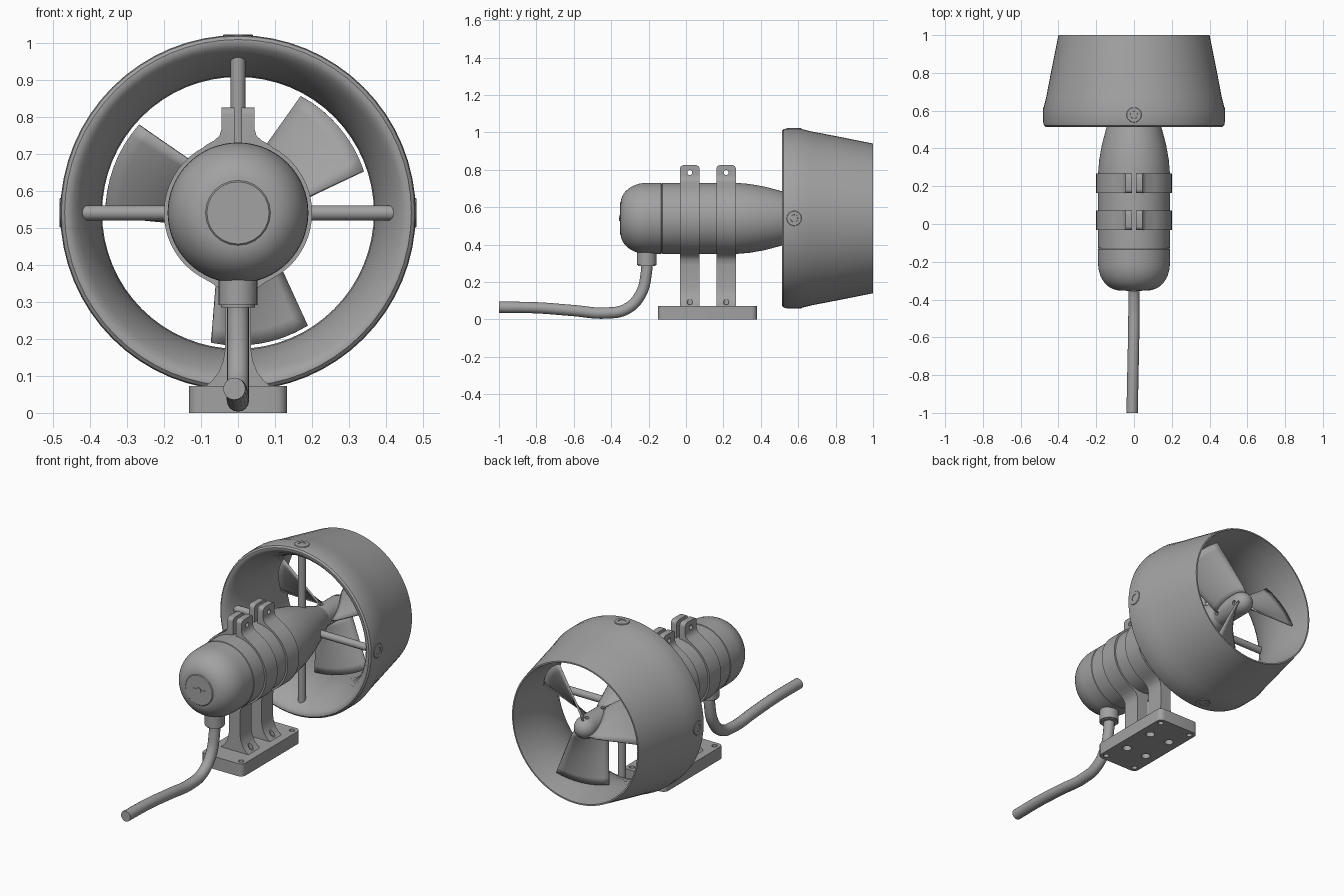
import bpy, bmesh
from math import sin, cos, pi, radians
from mathutils import Matrix, Vector

if "Cube" in bpy.data.objects:
    bpy.data.objects.remove(bpy.data.objects["Cube"])

AXIS = 0.54                      # height of the motor axis
STRAPS = (0.02, 0.215)           # centres of the two clamp straps

grey = bpy.data.materials.new("plain_grey")
grey.use_nodes = True
tone = (0.36, 0.36, 0.36, 1)
grey.diffuse_color = tone
grey.node_tree.nodes["Principled BSDF"].inputs["Base Color"].default_value = tone


def finish(bm, name, angle=35):
    bmesh.ops.recalc_face_normals(bm, faces=bm.faces)
    mesh = bpy.data.meshes.new(name)
    bm.to_mesh(mesh)
    bm.free()
    obj = bpy.data.objects.new(name, mesh)
    bpy.context.collection.objects.link(obj)
    mesh.materials.append(grey)
    shade(obj, angle)
    return obj


def shade(obj, angle=35):
    bpy.ops.object.select_all(action='DESELECT')
    obj.select_set(True)
    bpy.context.view_layer.objects.active = obj
    bpy.ops.object.shade_smooth_by_angle(angle=radians(angle))


def lathe(name, profile, closed=False, steps=64, place=None):
    """Revolve (radius, y) points about the y axis."""
    bm = bmesh.new()
    verts = [bm.verts.new((r, y, 0)) for r, y in profile]
    pairs = list(zip(verts, verts[1:] + verts[:1]))
    edges = [bm.edges.new(p) for p in (pairs if closed else pairs[:-1])]
    bmesh.ops.spin(bm, geom=verts + edges, cent=(0, 0, 0), axis=(0, 1, 0),
                   angle=2 * pi, steps=steps, use_merge=True)
    bmesh.ops.remove_doubles(bm, verts=bm.verts, dist=0.0002)
    bm.transform(place or Matrix.Translation((0, 0, AXIS)))
    return finish(bm, name)


def add_rod(bm, a, b, r, sides=24):
    a, b = Vector(a), Vector(b)
    turn = (b - a).to_track_quat('Z', 'Y').to_matrix().to_4x4()
    bmesh.ops.create_cone(bm, cap_ends=True, segments=sides, radius1=r, radius2=r,
                          depth=(b - a).length,
                          matrix=Matrix.Translation((a + b) / 2) @ turn)


def drill(obj, rods):
    """Cut round holes, each given as start, end and radius."""
    bm = bmesh.new()
    for a, b, r in rods:
        add_rod(bm, a, b, r)
    cutter = finish(bm, "hole_cutter")
    cutter.hide_render = True
    mod = obj.modifiers.new("holes", 'BOOLEAN')
    mod.object, mod.operation, mod.solver = cutter, 'DIFFERENCE', 'EXACT'
    bpy.context.view_layer.objects.active = obj
    bpy.ops.object.modifier_apply(modifier=mod.name)
    bpy.data.objects.remove(cutter)
    shade(obj)


def arc(cx, cy, rx, ry, start, end, n=8):
    steps = [radians(start + (end - start) * i / n) for i in range(n + 1)]
    return [(cx + rx * cos(t), cy + ry * sin(t)) for t in steps]


# Duct with a rounded intake lip and a thin outlet
lathe("duct", [(0.48, 0.535), (0.48, 0.61), (0.465, 0.67), (0.44, 0.80), (0.40, 1.0),
               (0.392, 1.0), (0.377, 0.90), (0.367, 0.80), (0.37, 0.72), (0.383, 0.65),
               (0.405, 0.585), (0.43, 0.54), (0.445, 0.522), (0.458, 0.514),
               (0.468, 0.514), (0.477, 0.522)], closed=True)

# Motor housing with blunt nose and tapered tail
nose = arc(0.08, -0.21, 0.11, 0.14, -90, 0, 10)
lathe("motor_housing", [(0, -0.35)] + nose +
      [(0.19, -0.134), (0.187, -0.132), (0.187, -0.128), (0.19, -0.126), (0.19, 0.27),
       (0.184, 0.34), (0.17, 0.42), (0.146, 0.51), (0.115, 0.60), (0.085, 0.68),
       (0.06, 0.74), (0, 0.74)])

# Nose cap with a slotted centre
lathe("nose_cap", [(0, -0.353), (0.084, -0.353), (0.088, -0.349), (0.088, -0.34)], steps=24)
bm = bmesh.new()
add_rod(bm, (0, -0.35, AXIS), (0, -0.357, AXIS), 0.015, 12)
bmesh.ops.create_cube(bm, size=1, matrix=Matrix.Translation((0, -0.352, AXIS))
                      @ Matrix.Diagonal((0.085, 0.007, 0.012, 1)))
finish(bm, "nose_slot")

# Four spokes, each fixed with a screw on the duct
for i, name in enumerate(("left", "top", "right", "bottom")):
    d = Vector((cos(i * pi / 2), 0, sin(i * pi / 2)))
    hub = Vector((0, 0.578, AXIS))
    bm = bmesh.new()
    add_rod(bm, hub + d * 0.05, hub + d * 0.43, 0.02)
    finish(bm, name + "_spoke")
    place = Matrix.Translation(hub + d * 0.478) @ d.to_track_quat('Y', 'Z').to_matrix().to_4x4()
    lathe(name + "_screw", [(0, -0.003), (0.018, -0.003), (0.02, 0.004), (0.038, 0.004),
                            (0.04, 0.002), (0.04, -0.01)], steps=24, place=place)

# Propeller hub
hub = lathe("propeller_hub", [(0, 0.735), (0.062, 0.735), (0.062, 0.90)] +
            arc(0, 0.90, 0.062, 0.07, 0, 90), steps=32)
holes = []
for k in range(3):
    a = radians(100 + 120 * k)
    out = Vector((cos(a), 0, sin(a)))
    for y in (0.765, 0.91):
        c = Vector((0, y, AXIS))
        holes.append((c + out * 0.045, c + out * 0.09, 0.012))
drill(hub, holes)

# Three pitched blades
for k in range(3):
    a = radians(-80 + 120 * k)
    bm = bmesh.new()
    rows = []
    for i in range(9):
        r = 0.05 + 0.308 * i / 8
        half = 0.055 + 0.245 * (r - 0.05)
        row = []
        for j in range(9):
            s = j / 4 - 1
            turn = a + s * min(half / r, 1.0) * (1 + 0.03 * i / 8)
            y = 0.85 + s * (0.09 - 0.035 * i / 8)
            row.append(bm.verts.new((r * cos(turn), y, AXIS + r * sin(turn))))
        rows.append(row)
    for p, q in zip(rows, rows[1:]):
        for j in range(8):
            bm.faces.new((p[j], p[j + 1], q[j + 1], q[j]))
    blade = finish(bm, "blade_%d" % (k + 1))
    mod = blade.modifiers.new("thickness", 'SOLIDIFY')
    mod.thickness, mod.offset = 0.01, 0

# Clamp straps: split ears above, ring round the motor, flared foot below
half = [(0.01, 0.70), (0.01, 0.825), (0.045, 0.825), (0.045, 0.765)]
half += [(0.05, 0.748), (0.065, 0.735), (0.085, 0.724)]
half += arc(0, AXIS, 0.2, 0.2, 62, -62, 32)
half += [(0.07, 0.35), (0.05, 0.335), (0.038, 0.315), (0.035, 0.29), (0.035, 0.17)]
half += [(0.04, 0.14), (0.052, 0.11), (0.07, 0.087), (0.095, 0.065)]
outline = half + [(-x, z) for x, z in reversed(half)]
for name, y in zip(("front_strap", "rear_strap"), STRAPS):
    bm = bmesh.new()
    face = bm.faces.new([bm.verts.new((x, y - 0.052, z)) for x, z in outline])
    new = bmesh.ops.extrude_face_region(bm, geom=[face])["geom"]
    bmesh.ops.translate(bm, vec=(0, 0.104, 0),
                        verts=[v for v in new if isinstance(v, bmesh.types.BMVert)])
    corners = [e for e in bm.edges if all(v.co.z > 0.82 for v in e.verts)
               and abs(e.verts[0].co.x - e.verts[1].co.x) > 0.01]
    bmesh.ops.bevel(bm, geom=corners, offset=0.02, segments=4, affect='EDGES', profile=0.5)
    strap = finish(bm, name)
    drill(strap, [((-0.1, y, 0.785), (0.1, y, 0.785), 0.013)] +
          [((s * 0.066, y, 0.075), (s * 0.066, y, 0.14), 0.014) for s in (-1, 1)])

# Mounting base with through holes and screw recesses
bm = bmesh.new()
bmesh.ops.create_cube(bm, size=1, matrix=Matrix.Translation((0, 0.115, 0.036))
                      @ Matrix.Diagonal((0.265, 0.53, 0.072, 1)))
upright = [e for e in bm.edges if abs(e.verts[0].co.z - e.verts[1].co.z) > 0.01]
bmesh.ops.bevel(bm, geom=upright, offset=0.03, segments=6, affect='EDGES', profile=0.5)
base = finish(bm, "mounting_base")
holes = []
for s in (-1, 1):
    holes += [((s * 0.1, y, -0.05), (s * 0.1, y, 0.15), 0.015) for y in (-0.115, 0.345)]
    holes += [((s * 0.066, y, -0.05), (s * 0.066, y, 0.04), 0.024) for y in STRAPS]
drill(base, holes)

# Cable gland
bm = bmesh.new()
add_rod(bm, (0, -0.21, 0.285), (0, -0.21, 0.40), 0.052, 32)
rim = [e for e in bm.edges if all(v.co.z < 0.29 for v in e.verts)]
bmesh.ops.bevel(bm, geom=rim, offset=0.006, segments=2, affect='EDGES')
finish(bm, "cable_gland")

# Power cable
curve = bpy.data.curves.new("cable_path", 'CURVE')
curve.dimensions, curve.bevel_depth = '3D', 0.03
curve.bevel_resolution, curve.resolution_u, curve.use_fill_caps = 6, 10, True
path = [(0, -0.21, 0.33), (0, -0.212, 0.25), (0, -0.245, 0.13), (0, -0.32, 0.055),
        (0, -0.43, 0.034), (-0.002, -0.60, 0.047), (-0.006, -0.80, 0.062), (-0.01, -1.0, 0.065)]
spline = curve.splines.new('BEZIER')
spline.bezier_points.add(len(path) - 1)
for point, co in zip(spline.bezier_points, path):
    point.co = co
    point.handle_left_type = point.handle_right_type = 'AUTO'
cable = bpy.data.objects.new("power_cable", curve)
bpy.context.collection.objects.link(cable)
curve.materials.append(grey)
bpy.ops.object.select_all(action='DESELECT')
cable.select_set(True)
bpy.context.view_layer.objects.active = cable
bpy.ops.object.convert(target='MESH')
shade(bpy.context.view_layer.objects.active)
